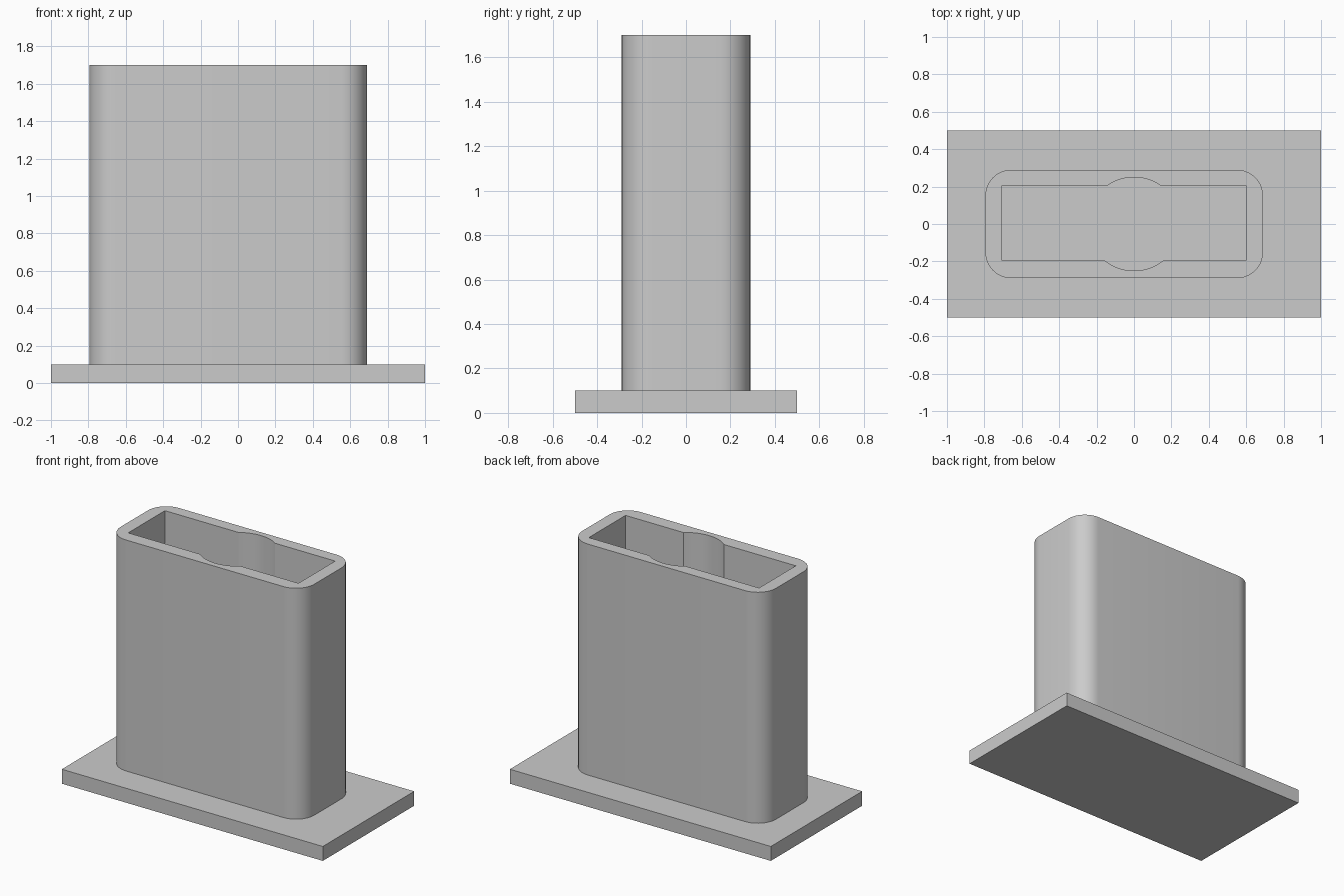
import bpy, bmesh, math
from mathutils import Vector

cube = bpy.data.objects.get("Cube")
if cube:
    bpy.data.objects.remove(cube, do_unlink=True)

GREY = (0.6, 0.6, 0.6, 1)
mat = bpy.data.materials.new("plain_grey")
mat.use_nodes = True
mat.diffuse_color = GREY
mat.node_tree.nodes["Principled BSDF"].inputs["Base Color"].default_value = GREY

PLATE_TOP, SLEEVE_TOP = 0.1, 1.7


def arc(cx, cy, r, a0, a1, steps):
    return [(cx + r * math.cos(a0 + (a1 - a0) * i / steps),
             cy + r * math.sin(a0 + (a1 - a0) * i / steps)) for i in range(steps + 1)]


def rounded_rect(x0, x1, y0, y1, r, steps=10):
    q = math.pi / 2
    centres = [(x1 - r, y1 - r), (x0 + r, y1 - r), (x0 + r, y0 + r), (x1 - r, y0 + r)]
    return [p for i, (cx, cy) in enumerate(centres)
            for p in arc(cx, cy, r, i * q, (i + 1) * q, steps)]


def slot_with_bulge(x0, x1, y0, y1, r, steps=14):
    # rectangle joined with a circle that swells out of both long sides
    a, b = math.asin(y1 / r), math.asin(-y0 / r)
    return ([(x1, y1)] + arc(0, 0, r, a, math.pi - a, steps) + [(x0, y1), (x0, y0)]
            + arc(0, 0, r, math.pi + b, 2 * math.pi - b, steps) + [(x1, y0)])


def finish(bm, name):
    bmesh.ops.recalc_face_normals(bm, faces=bm.faces)
    mesh = bpy.data.meshes.new(name)
    bm.to_mesh(mesh)
    bm.free()
    mesh.materials.append(mat)
    obj = bpy.data.objects.new(name, mesh)
    bpy.context.collection.objects.link(obj)
    return obj


# Base plate
bm = bmesh.new()
bmesh.ops.create_cube(bm, size=1)
bmesh.ops.scale(bm, vec=(2, 1, PLATE_TOP), verts=bm.verts)
bmesh.ops.translate(bm, vec=(0, 0, PLATE_TOP / 2), verts=bm.verts)
finish(bm, "base_plate")

# Hollow sleeve: outer and inner walls, joined by a flat rim
bm = bmesh.new()
rim_edges = []
for profile in (rounded_rect(-0.795, 0.69, -0.29, 0.29, 0.14),
                slot_with_bulge(-0.705, 0.6, -0.195, 0.207, 0.25)):
    low = [bm.verts.new((x, y, PLATE_TOP)) for x, y in profile]
    top = [bm.verts.new((x, y, SLEEVE_TOP)) for x, y in profile]
    for i in range(len(profile)):
        j = (i + 1) % len(profile)
        bm.faces.new((low[i], low[j], top[j], top[i]))
        rim_edges.append(bm.edges.get((top[i], top[j])))
bmesh.ops.triangle_fill(bm, edges=rim_edges, use_beauty=True, normal=Vector((0, 0, 1)))
sleeve = finish(bm, "hollow_sleeve")

bpy.ops.object.select_all(action="DESELECT")
sleeve.select_set(True)
bpy.context.view_layer.objects.active = sleeve
bpy.ops.object.shade_smooth_by_angle(angle=math.radians(20))
